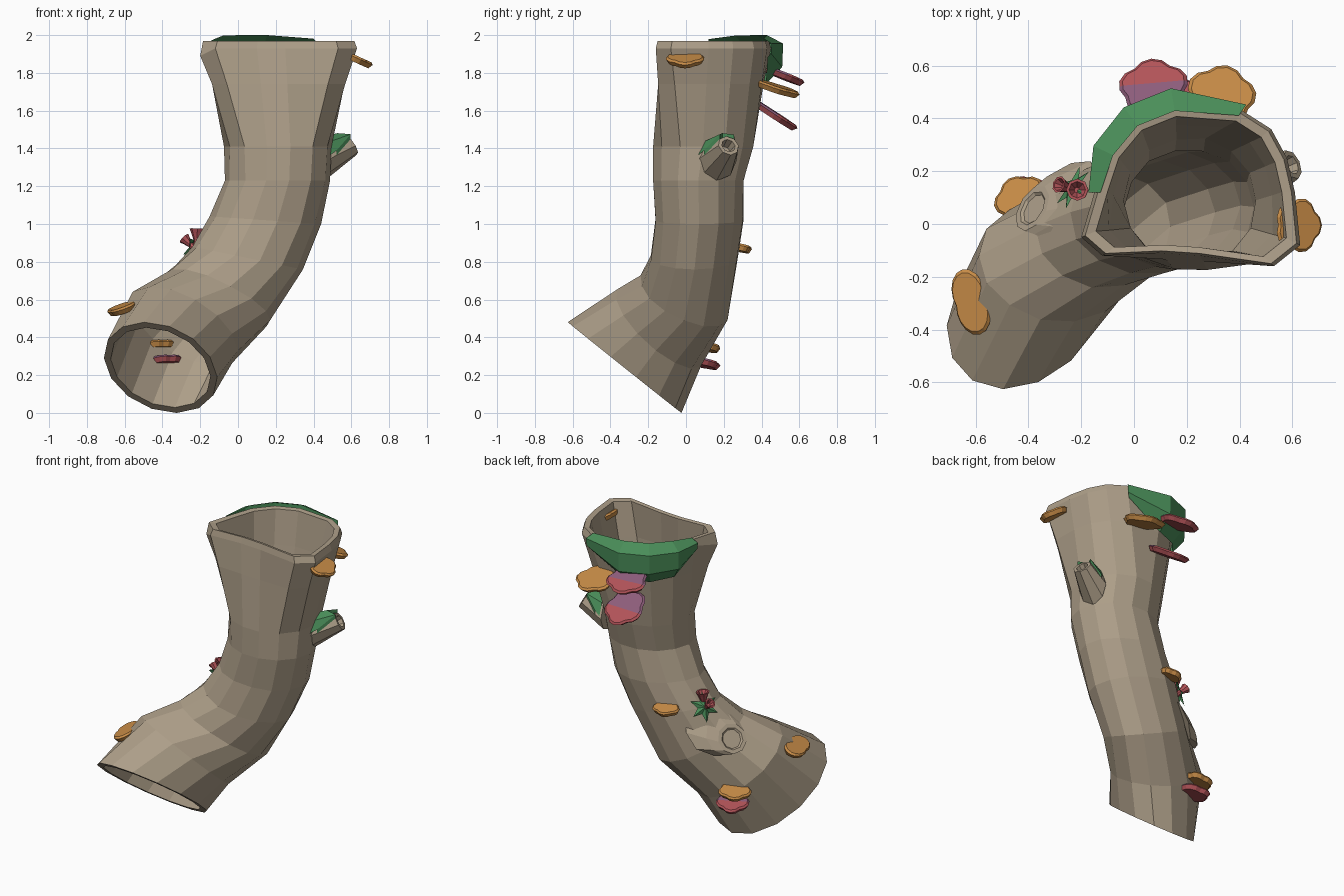
import bpy, bmesh, math, random
from mathutils import Vector as V

if "Cube" in bpy.data.objects:
    bpy.data.objects.remove(bpy.data.objects["Cube"])

random.seed(4)


def material(name, rgb):
    m = bpy.data.materials.new(name)
    m.diffuse_color = (*rgb, 1)
    m.use_nodes = True
    m.node_tree.nodes["Principled BSDF"].inputs["Base Color"].default_value = m.diffuse_color
    return m


BARK = material("bark_tan", (0.42, 0.345, 0.25))
MOSS = material("moss_green", (0.068, 0.27, 0.10))
ORANGE = material("fungus_orange", (0.58, 0.265, 0.064))
RED = material("fungus_red", (0.45, 0.088, 0.10))
PURPLE = material("fungus_purple", (0.27, 0.11, 0.20))


def make(name, bm, *mats):
    bmesh.ops.recalc_face_normals(bm, faces=bm.faces)
    me = bpy.data.meshes.new(name)
    bm.to_mesh(me)
    bm.free()
    for m in mats:
        me.materials.append(m)
    ob = bpy.data.objects.new(name, me)
    bpy.context.collection.objects.link(ob)
    return ob


def loft(name, rings, mat, around=True, cyclic=False, caps=False):
    """Skin a list of point rings."""
    bm = bmesh.new()
    vs = [[bm.verts.new(p) for p in r] for r in rings]
    n = len(rings[0])
    pairs = list(zip(vs, vs[1:])) + ([(vs[-1], vs[0])] if cyclic else [])
    for a, b in pairs:
        for i in range(n if around else n - 1):
            j = (i + 1) % n
            bm.faces.new((a[i], a[j], b[j], b[i]))
    if caps:
        bm.faces.new(vs[0])
        bm.faces.new(vs[-1])
    return make(name, bm, mat)


def disc(c, axis, r, n=8):
    """Circle of points facing along axis; a quarter turn points upward."""
    a = V(axis).normalized()
    u = a.cross(V((0, 0, 1))).normalized()
    w = u.cross(a)
    return [V(c) + r * (math.cos(t) * u + math.sin(t) * w)
            for t in (2 * math.pi * i / n for i in range(n))]


# ---- hollow bent trunk: centre, half-width vector, half-depth vector ----
N = 14
SECTIONS = [
    ((-.41, -.325, .24), (.30, .06, -.05), (.02, .295, -.235)),
    ((-.29, -.14, .45), (.29, -.02, -.12), (0, .23, -.18)),
    ((-.10, -.01, .61), (.27, 0, -.12), (0, .23, -.09)),
    ((.05, .045, .82), (.29, 0, -.06), (0, .23, 0)),
    ((.145, .07, 1.02), (.29, 0, -.02), (0, .235, 0)),
    ((.21, .065, 1.23), (.275, 0, 0), (0, .245, 0)),
    ((.215, .09, 1.41), (.28, 0, 0), (0, .27, 0)),
]
# squarish flared mouth, seen from above
MOUTH = [(.61, .12), (.58, .25), (.52, .36), (.41, .43), (.15, .45), (0, .39), (-.1, .27),
         (-.15, .12), (-.2, -.05), (-.12, -.12), (.1, -.11), (.25, -.12), (.53, -.16), (.63, -.08)]
outer = []
for k, (c, u, w) in enumerate(SECTIONS):
    ring = []
    for i in range(N):
        t = 2 * math.pi * i / N
        j = 1 if k == 0 else 1 + random.uniform(-.01, .035)
        ring.append(V(c) + j * (math.cos(t) * V(u) + math.sin(t) * V(w)))
    outer.append(ring)
mouth = [V((x, y, 1.89 if i == 8 else 1.93)) for i, (x, y) in enumerate(MOUTH)]
neck = [a.lerp(b, .6).xy.to_3d() + V((0, 0, 1.74)) for a, b in zip(outer[-1], mouth)]
outer += [neck, mouth]


def shrink(ring, f, dz=0.0):
    c = sum(ring, V()) / len(ring)
    return [c + (p - c) * f + V((0, 0, dz)) for p in ring]


lip_out = [V((p.x, p.y, 1.97)) for p in shrink(mouth, .965)]
lip_in = [V((p.x, p.y, 1.965)) for p in shrink(mouth, .87)]
inner = [shrink(r, .88) for r in outer[:-1]]
loft("hollow_trunk", outer + [lip_out, lip_in] + inner[::-1], BARK, cyclic=True)

# ---- broken branch stub with hollow end ----
AX = V((.80, .34, .52)).normalized()
TIP = V((.60, .225, 1.415))
base = disc((.455, .16, 1.335), (1, .1, 0), .108)
tip = disc(TIP, AX, .058)
loft("branch_stub", [base, tip, disc(TIP, AX, .038), disc(TIP - .06 * AX, AX, .03)], BARK, caps=True)

# moss on top of the stub, with a ragged end
REACH = [.35, 1.0, .6, .95, .3]
a0 = [p + V((.01, 0, .02)) for p in base[:5]]
a1 = [p.lerp(q, r) + V((0, 0, .025)) for p, q, r in zip(base[:5], tip[:5], REACH)]
a2 = [p - V((0, 0, .025)) for p in a1]
loft("branch_moss", [a0, a1, a2], MOSS, around=False)

# ---- cut knot on the back left ----
KN = V((-.72, .40, .52)).normalized()
loft("cut_knot", [disc((-.25, .085, .73), KN, .175, 9), disc((-.34, .075, .70), KN, .125, 9),
                  disc((-.385, .06, .68), KN, .095, 9), disc((-.385, .06, .68), KN, .07, 9),
                  disc((-.378, .057, .675), KN, .06, 9)], BARK, caps=True)

# ---- moss collar on the back of the mouth ----
mid = V((.2, .12, 0))
rows = [[], [], [], []]
for i, e in zip(range(3, 8), (.25, 1, 1, .9, .15)):
    m, g = mouth[i], neck[i]
    out = (m.xy.to_3d() - mid).normalized()
    rows[0].append(V((lip_out[i].x, lip_out[i].y, 1.975 + .025 * e)) - .01 * out)
    rows[1].append(V((m.x, m.y, 1.955)) + out * (.015 + .05 * e))
    rows[2].append(V((m.x, m.y, 1.93 - .10 * e)) + out * (.01 + .05 * e))
    rows[3].append(m.lerp(g, e) + .012 * out)
loft("moss_collar", rows, MOSS, around=False)

# ---- moss star under the small trumpets ----
SC, SN = V((-.232, .138, .88)), V((-.78, .48, .42)).normalized()
bm = bmesh.new()
far, near = disc(SC, SN, .095, 12), disc(SC, SN, .045, 12)
rim = [bm.verts.new(far[i] if i % 2 else near[i]) for i in range(12)]
peak = bm.verts.new(SC + .02 * SN)
for i in range(12):
    bm.faces.new((rim[i], rim[(i + 1) % 12], peak))
make("moss_star", bm, MOSS)

# ---- small trumpet fungi ----
for k, (end, r) in enumerate([((-.285, .15, .925), .033), ((-.215, .13, .975), .042)]):
    foot, end = V((-.22, .125, .86)), V(end)
    ax = (end - foot).normalized()
    loft(f"trumpet_fungus_{k + 1}",
         [disc(foot, ax, .018), disc(foot.lerp(end, .45), ax, .016), disc(foot.lerp(end, .8), ax, r * .75),
          disc(end, ax, r), disc(end, ax, r * .75), disc(foot.lerp(end, .7), ax, .01)], RED, caps=True)


# ---- shelf fungi ----
def shelf(name, c, azimuth, hw, hd, slope, mat, lobes=5, dent=.14, thick=.036):
    t = math.radians(azimuth)
    d = V((math.cos(t), math.sin(t), slope)).normalized()
    s = V((-math.sin(t), math.cos(t), 0))
    n = d.cross(s)
    c = V(c)
    bm = bmesh.new()
    rings = []
    for f, h in ((.9, .5), (1, .2), (.86, -.5)):
        ring = []
        for k in range(20):
            a = 2 * math.pi * k / 20
            r = f * (1 - dent + dent * abs(math.sin(lobes * a / 2 + (math.pi / 2 if lobes % 2 else 0))))
            ring.append(bm.verts.new(c + d * hd * r * math.cos(a) + s * hw * r * math.sin(a) + n * h * thick))
        rings.append(ring)
    for a, b in zip(rings, rings[1:]):
        for i in range(20):
            j = (i + 1) % 20
            bm.faces.new((a[i], a[j], b[j], b[i]))
    bm.faces.new(rings[0])
    bm.faces.new(rings[-1])
    if mat is RED:  # purple where the cap meets the trunk
        cut = c + d * hd * .12
        bmesh.ops.bisect_plane(bm, geom=bm.verts[:] + bm.edges[:] + bm.faces[:], plane_co=cut, plane_no=d)
        bm.normal_update()
        bmesh.ops.recalc_face_normals(bm, faces=bm.faces)
        for f in bm.faces:
            if (f.calc_center_median() - cut).dot(d) < 0 and f.normal.dot(n) > .3:
                f.material_index = 1
        make(name, bm, RED, PURPLE)
    else:
        make(name, bm, mat)


shelf("right_rim_shelf", (.62, -.005, 1.875), 0, .105, .098, -.45, ORANGE)
shelf("back_orange_shelf", (.33, .485, 1.715), 78, .135, .122, -.32, ORANGE)
shelf("back_upper_red_shelf", (.075, .515, 1.785), 95, .135, .118, -.4, RED)
shelf("back_lower_red_shelf", (.12, .47, 1.575), 88, .135, .138, -.65, RED)
shelf("middle_orange_shelf", (-.05, .28, .875), 108, .088, .07, -.25, ORANGE)
shelf("low_orange_shelf", (-.43, .095, .352), 120, .105, .09, -.25, ORANGE)
shelf("low_red_shelf", (-.40, .075, .268), 117, .105, .115, -.25, RED)
shelf("left_orange_shelf", (-.615, -.295, .55), 195, .128, .09, -.4, ORANGE, lobes=2, dent=.3)
